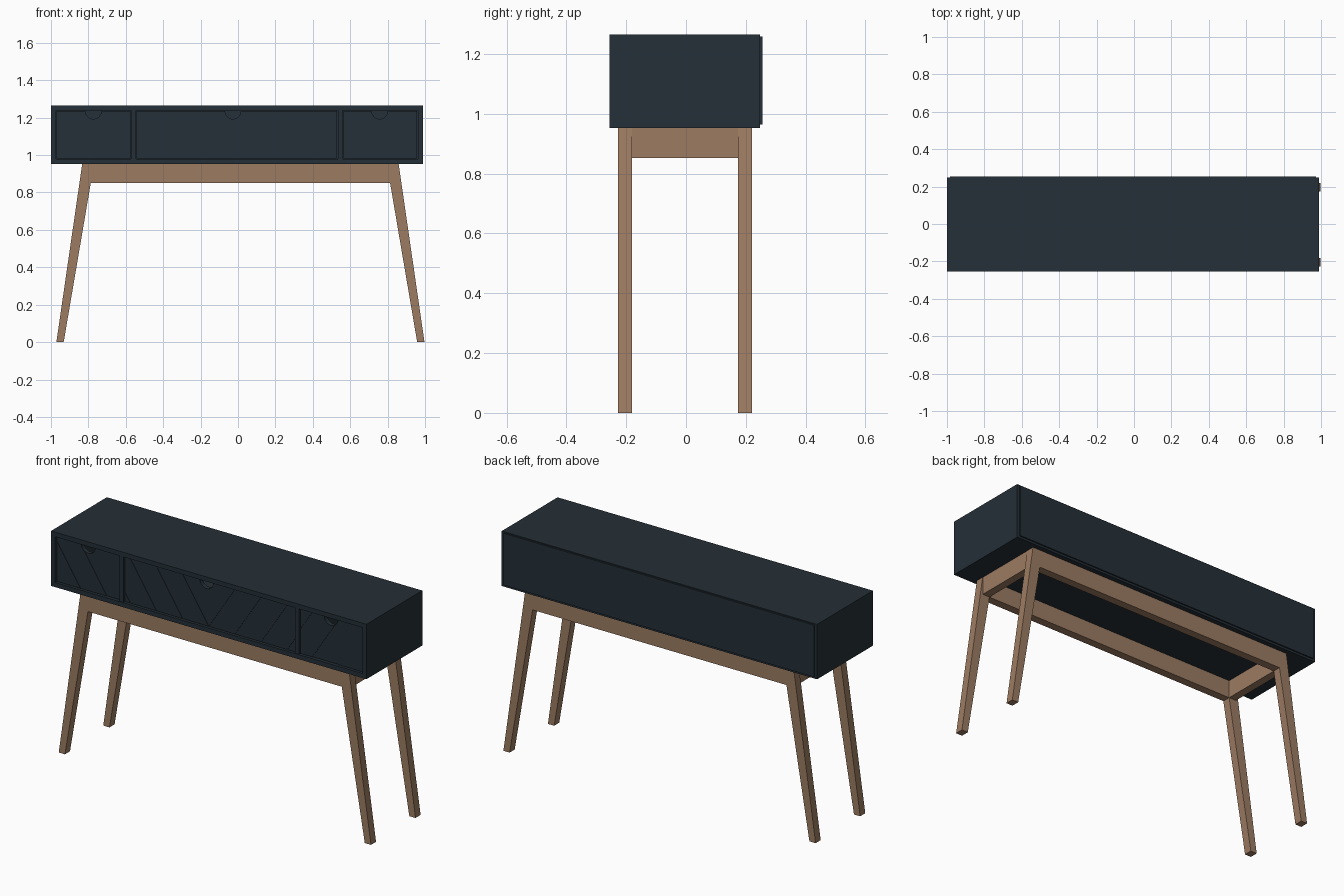
import bpy, bmesh, math
from mathutils import Vector

if "Cube" in bpy.data.objects:
    bpy.data.objects.remove(bpy.data.objects["Cube"])


def material(name, rgb):
    m = bpy.data.materials.new(name)
    m.diffuse_color = (*rgb, 1)
    m.use_nodes = True
    m.node_tree.nodes["Principled BSDF"].inputs["Base Color"].default_value = m.diffuse_color
    return m


NAVY = material("dark slate paint", (0.0178, 0.0286, 0.0385))
WOOD = material("brown wood", (0.335, 0.2, 0.122))


def finish(bm, name, mat):
    bmesh.ops.recalc_face_normals(bm, faces=bm.faces)
    me = bpy.data.meshes.new(name)
    bm.to_mesh(me)
    bm.free()
    me.materials.append(mat)
    ob = bpy.data.objects.new(name, me)
    bpy.context.collection.objects.link(ob)
    return ob


def box(name, x, y, z, mat):
    bm = bmesh.new()
    bmesh.ops.create_cube(bm, size=1)
    for v in bm.verts:
        v.co = [lo + (c + 0.5) * (hi - lo) for c, (lo, hi) in zip(v.co, (x, y, z))]
    return finish(bm, name, mat)


def add_profile(bm, pts, y0, y1, cuts=()):
    """Extrude an xz outline along y, first keeping only the side of each cut line given."""
    part = bmesh.new()
    part.faces.new([part.verts.new((x, y0, z)) for x, z in pts])
    for co, no in cuts:
        geom = part.verts[:] + part.edges[:] + part.faces[:]
        bmesh.ops.bisect_plane(part, geom=geom, plane_co=co, plane_no=no, clear_inner=True)
    if part.faces:
        ext = bmesh.ops.extrude_face_region(part, geom=part.faces[:])
        for v in ext["geom"]:
            if isinstance(v, bmesh.types.BMVert):
                v.co.y = y1
        tmp = bpy.data.meshes.new("tmp")
        part.to_mesh(tmp)
        bm.from_mesh(tmp)
        bpy.data.meshes.remove(tmp)
    part.free()


# Cabinet shell
X0, X1, Y0, Y1, Z0, Z1, T = -1.0, 0.988, -0.255, 0.248, 0.952, 1.265, 0.026
box("cabinet_top", (X0, X1), (Y0, Y1), (Z1 - T, Z1), NAVY)
box("cabinet_bottom", (X0, X1), (Y0, Y1), (Z0, Z0 + T), NAVY)
box("cabinet_left_side", (X0, X0 + T), (Y0, Y1), (Z0 + T, Z1 - T), NAVY)
box("cabinet_right_side", (X1 - T, X1), (Y0, Y1), (Z0 + T, Z1 - T), NAVY)
box("cabinet_back_panel", (X0 + 0.015, X1 - 0.015), (Y1, Y1 + 0.007), (Z0 + 0.012, Z1 - 0.006), NAVY)
for side, x in (("left", -0.572), ("right", 0.534)):
    box(side + "_divider", (x, x + T), (Y0 + 0.004, Y1), (Z0 + T, Z1 - T), NAVY)


# Drawer fronts: notched panel faced with slanted planks
def drawer(name, x0, x1, notch, halves):
    z0, z1, r, g = Z0 + T + 0.004, Z1 - T - 0.004, 0.042, 0.004
    x0, x1 = x0 + g, x1 - g
    arc = [(notch + r * math.cos(math.pi * i / 16), z1 - r * math.sin(math.pi * i / 16))
           for i in range(17)]
    pts = [(x0, z0), (x1, z0), (x1, z1)] + arc + [(x0, z1)]
    yf = Y0 + 0.01
    bm = bmesh.new()
    add_profile(bm, pts, yf + 0.003, yf + 0.025)
    finish(bm, name + "_panel", NAVY)
    bm = bmesh.new()
    for slant, anchor, limit in halves:
        for i in range(-8, 9):
            n = Vector((1, 0, -slant * 0.65)).normalized()
            a = Vector((anchor + i * 0.165 + 0.001, 0, z0))
            b = Vector((anchor + (i + 1) * 0.165 - 0.001, 0, z0))
            cuts = [(a, n), (b, -n)]
            if limit:
                cuts.append((Vector((anchor, 0, 0)), Vector((limit, 0, 0))))
            add_profile(bm, pts, yf, yf + 0.003, cuts)
    finish(bm, name + "_planks", NAVY)


drawer("left_drawer", X0 + T, -0.572, -0.773, [(-1, -0.655, 0)])
drawer("middle_drawer", -0.546, 0.534, -0.027, [(-1, -0.012, -1), (1, -0.012, 1)])
drawer("right_drawer", 0.56, X1 - T, 0.757, [(1, 0.64, 0)])

# Leg frames: splayed legs and long rail share one outline
C = 0.013
half = [(0.805 - 0.005, 0.852), (0.945, 0.0), (0.984, 0.0), (0.846, 0.952)]
outline = [(C + x, z) for x, z in half] + [(C - x, z) for x, z in reversed(half)]
for name, ya, yb in (("front_leg_frame", -0.227, -0.181), ("back_leg_frame", 0.174, 0.22)):
    bm = bmesh.new()
    add_profile(bm, outline, ya, yb)
    finish(bm, name, WOOD)

# Short side rails
for name, s in (("left_side_rail", -1), ("right_side_rail", 1)):
    xs = sorted((C + s * 0.80, C + s * 0.845))
    box(name, xs, (-0.181, 0.174), (0.852, 0.952), WOOD)
